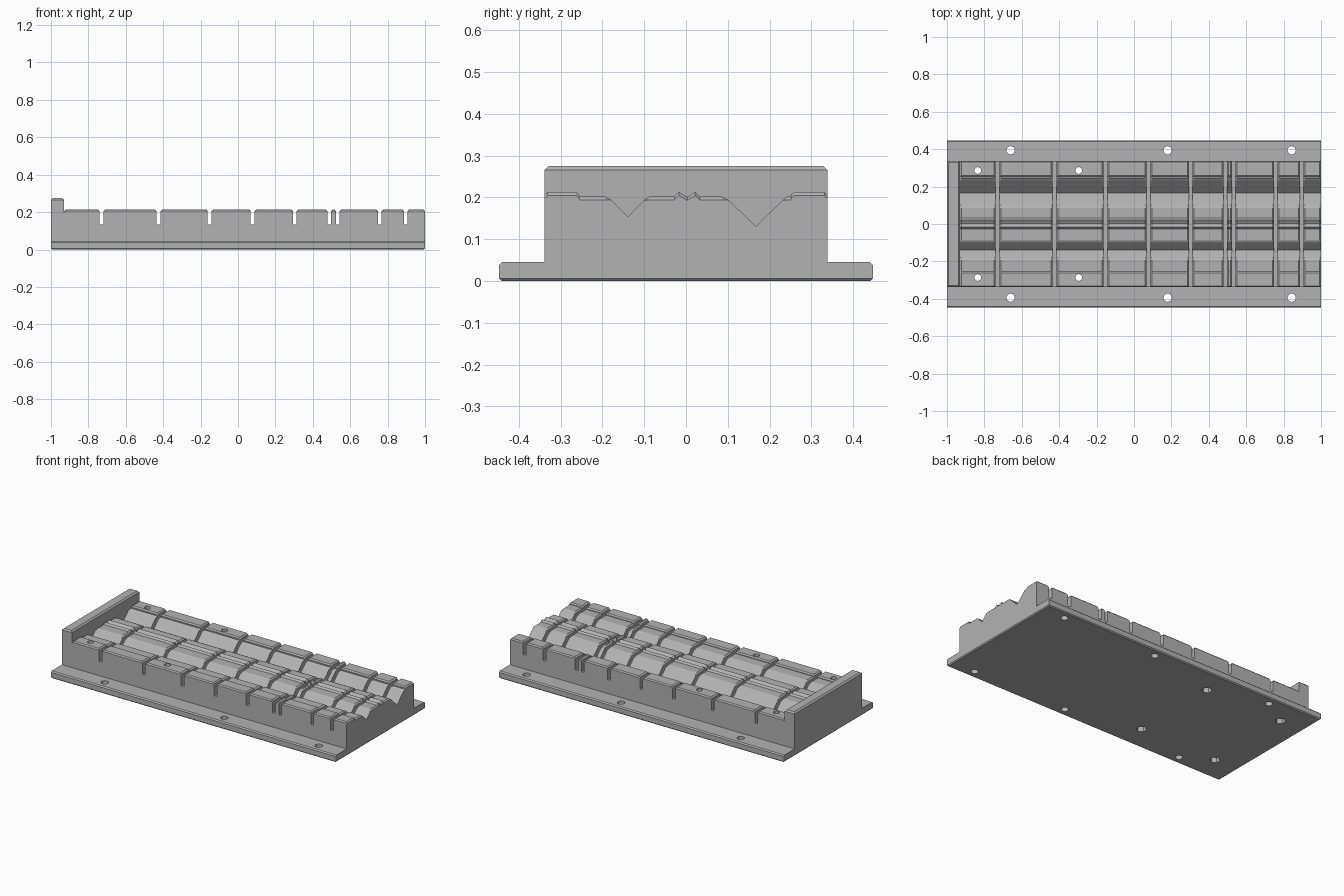
import bpy, bmesh

if "Cube" in bpy.data.objects:
    bpy.data.objects.remove(bpy.data.objects["Cube"], do_unlink=True)

grey = bpy.data.materials.new("plain grey")
grey.use_nodes = True
GREY = (0.45, 0.45, 0.45, 1)
grey.diffuse_color = GREY
grey.node_tree.nodes["Principled BSDF"].inputs["Base Color"].default_value = GREY


def add_object(name, bm):
    bmesh.ops.recalc_face_normals(bm, faces=bm.faces[:])
    mesh = bpy.data.meshes.new(name)
    bm.to_mesh(mesh)
    bm.free()
    mesh.materials.append(grey)
    obj = bpy.data.objects.new(name, mesh)
    bpy.context.collection.objects.link(obj)
    return obj


def box(name, x0, x1, y, z0, z1, bevels):
    """Box symmetric in y; bevels is a list of (edge test, width)."""
    bm = bmesh.new()
    bmesh.ops.create_cube(bm, size=1)
    for v in bm.verts:
        v.co.x = x1 if v.co.x > 0 else x0
        v.co.y = y if v.co.y > 0 else -y
        v.co.z = z1 if v.co.z > 0 else z0
    for test, width in bevels:
        edges = [e for e in bm.edges if test(*[v.co for v in e.verts])]
        bmesh.ops.bevel(bm, geom=edges, offset=width, segments=1, affect='EDGES')
    return add_object(name, bm)


def add_cylinder(bm, x, y, z0, z1, radius, sides):
    made = bmesh.ops.create_cone(bm, cap_ends=True, segments=sides, radius1=radius,
                                 radius2=radius, depth=z1 - z0)
    bmesh.ops.translate(bm, verts=made["verts"], vec=(x, y, (z0 + z1) / 2))


def drill(target, cutter):
    cutter.hide_render = True
    cutter.hide_viewport = True
    mod = target.modifiers.new("holes", 'BOOLEAN')
    mod.operation = 'DIFFERENCE'
    mod.solver = 'EXACT'
    mod.object = cutter


HALF, FLOOR, TOP = 0.338, 0.045, 0.275

# Flange plate with chamfered bottom rim and long top edges
base = box("base_plate", -1, 1, 0.447, 0, FLOOR, [
    (lambda a, b: a.z < 0.001 and b.z < 0.001, 0.006),
    (lambda a, b: a.z > 0.044 and b.z > 0.044 and abs(a.y - b.y) < 0.001, 0.007)])

# Raised stop wall
box("end_stop", -1, -0.93, HALF, FLOOR, TOP, [
    (lambda a, b: a.z > TOP - 0.001 and b.z > TOP - 0.001, 0.009)])

# Grooved bed: cross-section (y, z) swept along x, with saw slots
profile = [(-HALF, 0.206), (-0.331, 0.213), (-0.263, 0.213), (-0.255, 0.206),
           (-0.255, 0.202), (-0.193, 0.202), (-0.179, 0.194), (-0.139, 0.154),
           (-0.1, 0.194), (-0.088, 0.202), (-0.028, 0.202), (-0.017, 0.213),
           (0.003, 0.201), (0.022, 0.213), (0.033, 0.202), (0.086, 0.202),
           (0.102, 0.194), (0.167, 0.131), (0.232, 0.194), (0.242, 0.202),
           (0.251, 0.202), (0.251, 0.206), (0.259, 0.213), (0.331, 0.213),
           (HALF, 0.206)]
slots = [-0.73, -0.425, -0.152, 0.078, 0.303, 0.488, 0.533, 0.758, 0.897]
SLOT_HALF, SLOT_FLOOR, CHAMFER = 0.01, 0.134, 0.008


def full(z):
    return z


def chamfered(z):
    return z - CHAMFER if z > 0.198 else z


def slotted(z):
    return min(z, SLOT_FLOOR)


starts = [-0.93] + [s + SLOT_HALF for s in slots]
ends = [s - SLOT_HALF for s in slots] + [1]
sections = []
for i, (a, b) in enumerate(zip(starts, ends)):
    if i > 0:
        sections.append((a, slotted))
    sections += [(a, chamfered), (a + CHAMFER, full), (b - CHAMFER, full), (b, chamfered)]
    if i < len(slots):
        sections.append((b, slotted))

bm = bmesh.new()
rings = []
for x, shape in sections:
    points = [(-HALF, FLOOR)] + [(y, shape(z)) for y, z in profile] + [(HALF, FLOOR)]
    rings.append([bm.verts.new((x, y, z)) for y, z in points])
for r, s in zip(rings, rings[1:]):
    for i in range(len(r)):
        j = (i + 1) % len(r)
        if len({tuple(v.co) for v in (r[i], r[j], s[j], s[i])}) > 2:
            bm.faces.new((r[i], r[j], s[j], s[i]))
bm.faces.new(rings[0])
bm.faces.new(rings[-1])
bmesh.ops.remove_doubles(bm, verts=bm.verts[:], dist=0.00001)
bed = add_object("grooved_bed", bm)

# Mounting holes through the flange, bolt holes through the rails
flange = bmesh.new()
bolts = bmesh.new()
pockets = bmesh.new()
for side in (-1, 1):
    for x in (-0.66, 0.18, 0.843):
        add_cylinder(flange, x, side * 0.394, -0.1, 0.1, 0.022, 24)
    for x in (-0.835, -0.295):
        add_cylinder(bolts, x, side * 0.286, -0.1, 0.3, 0.018, 24)
        add_cylinder(pockets, x, side * 0.286, -0.1, 0.08, 0.03, 6)
flange_cutter = add_object("flange_hole_cutter", flange)
bolt_cutter = add_object("bolt_hole_cutter", bolts)
pocket_cutter = add_object("nut_pocket_cutter", pockets)
drill(base, flange_cutter)
drill(base, pocket_cutter)
drill(bed, bolt_cutter)
drill(bed, pocket_cutter)
